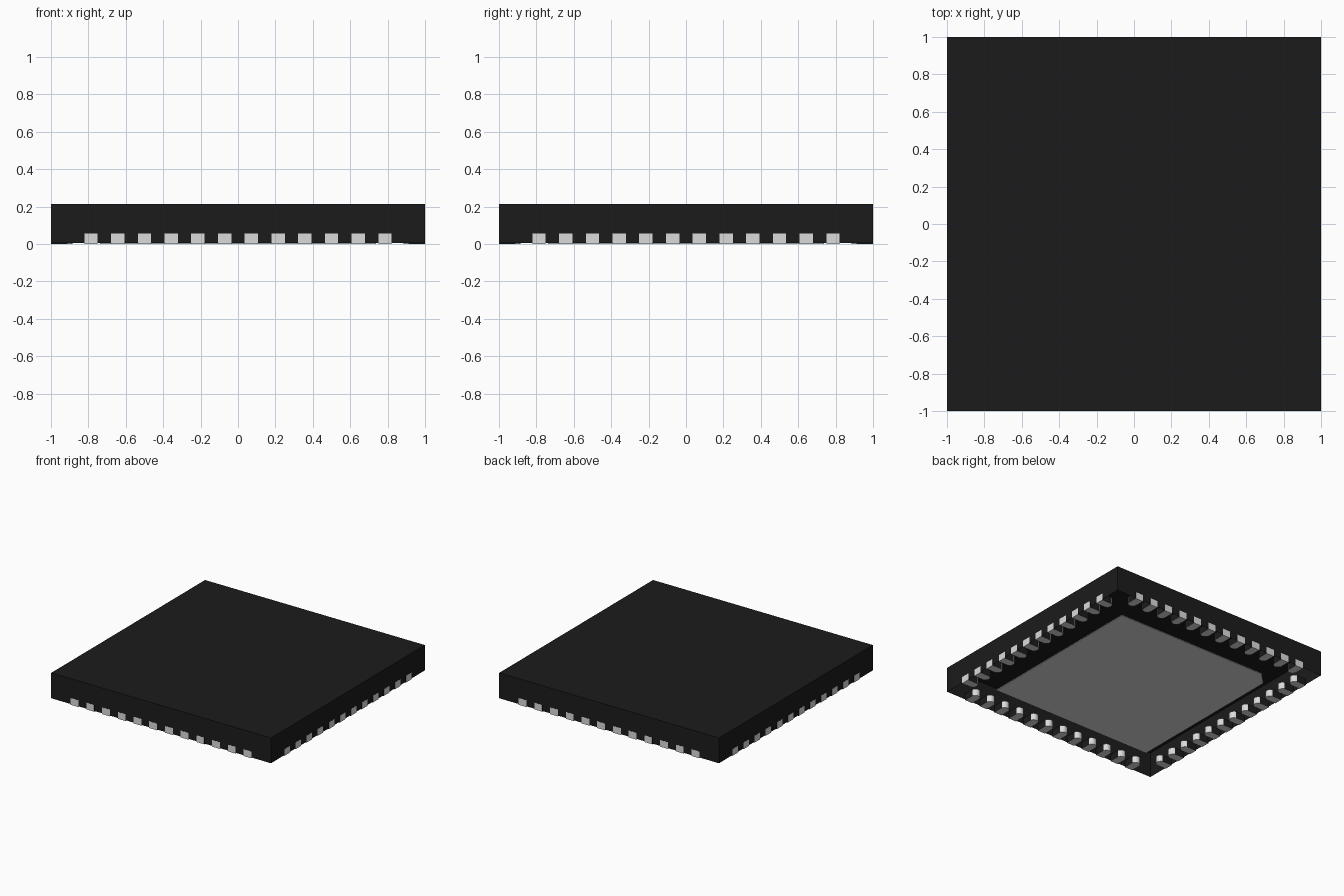
import bpy, bmesh, math

if "Cube" in bpy.data.objects:
    bpy.data.objects.remove(bpy.data.objects["Cube"], do_unlink=True)

HEIGHT = 0.214      # overall height
STANDOFF = 0.006    # gap under the body
HALF = 0.999        # body half width, contacts stand a hair proud of it
PITCH = 1 / 7
PINS = 12
PIN_W, PIN_L, PIN_H = 0.0714, 0.114, 0.056
PAD = 0.737         # half width of the thermal pad


def make_material(name, rgb):
    mat = bpy.data.materials.new(name)
    mat.use_nodes = True
    bsdf = mat.node_tree.nodes["Principled BSDF"]
    bsdf.inputs["Base Color"].default_value = (*rgb, 1)
    bsdf.inputs["Roughness"].default_value = 0.6
    mat.diffuse_color = (*rgb, 1)
    return mat


black = make_material("black_plastic", (0.0112, 0.0112, 0.0112))
silver = make_material("silver_metal", (0.71, 0.71, 0.71))


def prism_mesh(name, outline, z0, z1, mats, open_bottom=False):
    """Extrude a counter-clockwise outline from z0 up to z1."""
    bm = bmesh.new()
    base = bm.faces.new([bm.verts.new((x, y, z0)) for x, y in outline])
    top = bmesh.ops.extrude_face_region(bm, geom=[base], use_keep_orig=True)["geom"]
    bmesh.ops.translate(bm, vec=(0, 0, z1 - z0),
                        verts=[v for v in top if isinstance(v, bmesh.types.BMVert)])
    bmesh.ops.recalc_face_normals(bm, faces=bm.faces)
    if open_bottom:
        bmesh.ops.delete(bm, geom=[f for f in bm.faces if f.normal.z < -0.5],
                         context='FACES_ONLY')
    mesh = bpy.data.meshes.new(name)
    bm.to_mesh(mesh)
    bm.free()
    for mat in mats:
        mesh.materials.append(mat)
    return mesh


def add(name, mesh, location=(0, 0, 0), turn=0):
    obj = bpy.data.objects.new(name, mesh)
    obj.location = location
    obj.rotation_euler.z = turn
    bpy.context.collection.objects.link(obj)
    return obj


# Plastic body, a shell open underneath
square = [(-HALF, -HALF), (HALF, -HALF), (HALF, HALF), (-HALF, HALF)]
add("body", prism_mesh("body", square, STANDOFF, HEIGHT, [black], open_bottom=True))

# Thin thermal pad with one chamfered corner marking the first contact
cut = 0.1
pad = [(-PAD, -PAD), (PAD, -PAD), (PAD, PAD), (-PAD + cut, PAD), (-PAD, PAD - cut)]
add("thermal_pad", prism_mesh("thermal_pad", pad, 0, STANDOFF, [silver]))

# Contact: square outer end on y = -1, rounded inner end
r = PIN_W / 2
contact = [(-r, -1), (r, -1)]
for i in range(13):
    a = math.pi * i / 12
    contact.append((r * math.cos(a), -1 + PIN_L - r + r * math.sin(a)))
contact_mesh = prism_mesh("contact", contact, 0, PIN_H, [silver, black])

# Plastic covers the straight flanks and top of each contact
for face in contact_mesh.polygons:
    if face.normal.z > 0.5 or abs(face.normal.x) > 0.99:
        face.material_index = 1

# Rows of contacts on the four sides
for side, label in enumerate(("front", "left", "back", "right")):
    turn = side * math.pi / 2
    for i in range(PINS):
        off = (i - (PINS - 1) / 2) * PITCH
        add(f"{label}_contact_{i + 1}", contact_mesh,
            (off * math.cos(turn), off * math.sin(turn), 0), turn)
